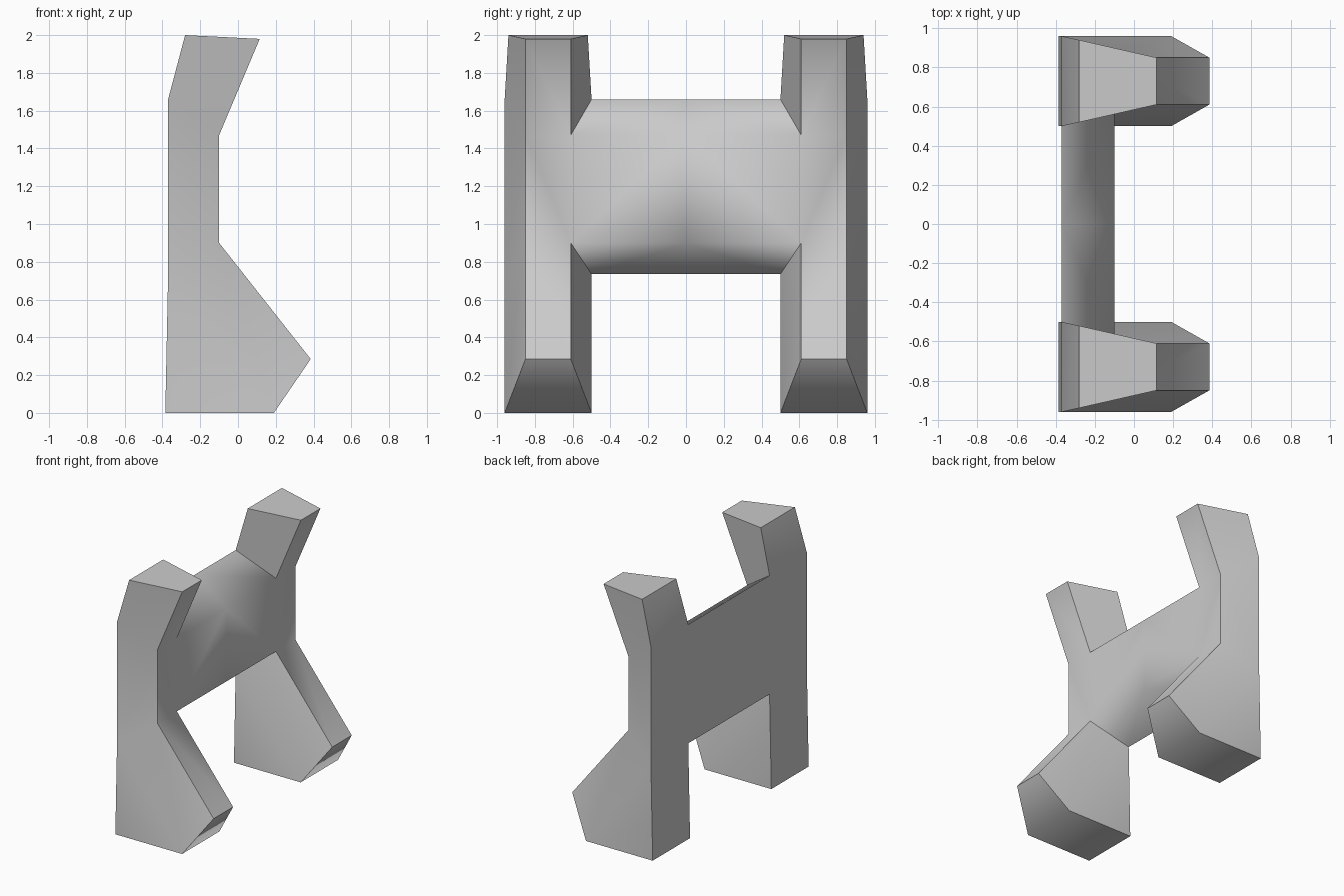
import bpy, bmesh, math

cube = bpy.data.objects.get("Cube")
if cube:
    bpy.data.objects.remove(cube, do_unlink=True)

# One plain grey for the whole frame
grey = bpy.data.materials.new("plain_grey")
grey.use_nodes = True
colour = (0.6, 0.6, 0.6, 1)
grey.diffuse_color = colour
grey.node_tree.nodes["Principled BSDF"].inputs["Base Color"].default_value = colour

bm = bmesh.new()


def pair(x, z, inner, outer):
    """Inner and outer vertex of a post at one profile point."""
    return bm.verts.new((x, inner, z)), bm.verts.new((x, outer, z))


# Post profile: wide back edge, narrower front edge
WIDE, NARROW = (0.5, 0.96), (0.61, 0.85)
heel = pair(-0.385, 0, *WIDE)
sole = pair(0.19, 0, *WIDE)
toe = pair(0.385, 0.285, *NARROW)
back_low = pair(-0.37, 0.735, *WIDE)
front_low = pair(-0.1, 0.9, *NARROW)
back_high = pair(-0.37, 1.66, *WIDE)
front_high = pair(-0.1, 1.47, *NARROW)
back_tip = pair(-0.28, 2.0, 0.52, 0.94)
front_tip = pair(0.115, 1.98, *NARROW)

# Strips around the post, from heel over the front to the back
loop = [heel, sole, toe, front_low, front_high, front_tip,
        back_tip, back_high, back_low, heel]
for a, b in zip(loop, loop[1:]):
    bm.faces.new((a[0], a[1], b[1], b[0]))

# Sides of the foot and horn; the waist is open on the inside
foot = [(heel, sole, back_low), (sole, toe, front_low, back_low)]
horn = (back_high, front_high, front_tip, back_tip)
waist = (back_low, front_low, front_high, back_high)
for side in foot + [horn]:
    for i in (0, 1):
        bm.faces.new([p[i] for p in side])
bm.faces.new([p[1] for p in waist])

# Half of the bevelled panel, running from the waist to the centre
inner = [p[0] for p in waist]
centre = [bm.verts.new((v.co.x, 0, v.co.z)) for v in inner]
for i in range(4):
    j = (i + 1) % 4
    bm.faces.new((inner[i], inner[j], centre[j], centre[i]))

bmesh.ops.recalc_face_normals(bm, faces=bm.faces)
# Outward check on the outer waist side
bm.faces.ensure_lookup_table()
outside = max(bm.faces, key=lambda f: f.calc_center_median().y)
if outside.normal.y < 0:
    bmesh.ops.reverse_faces(bm, faces=bm.faces)

mesh = bpy.data.meshes.new("h_frame")
bm.to_mesh(mesh)
bm.free()
mesh.materials.append(grey)
frame = bpy.data.objects.new("h_frame", mesh)
bpy.context.collection.objects.link(frame)

# Mirror into the second post, then smooth across the gentle bends
bpy.ops.object.select_all(action="DESELECT")
frame.select_set(True)
bpy.context.view_layer.objects.active = frame
mirror = frame.modifiers.new("mirror", "MIRROR")
mirror.use_axis = (False, True, False)
mirror.use_clip = True
bpy.ops.object.modifier_apply(modifier=mirror.name)
bpy.ops.object.shade_smooth_by_angle(angle=math.radians(60))
